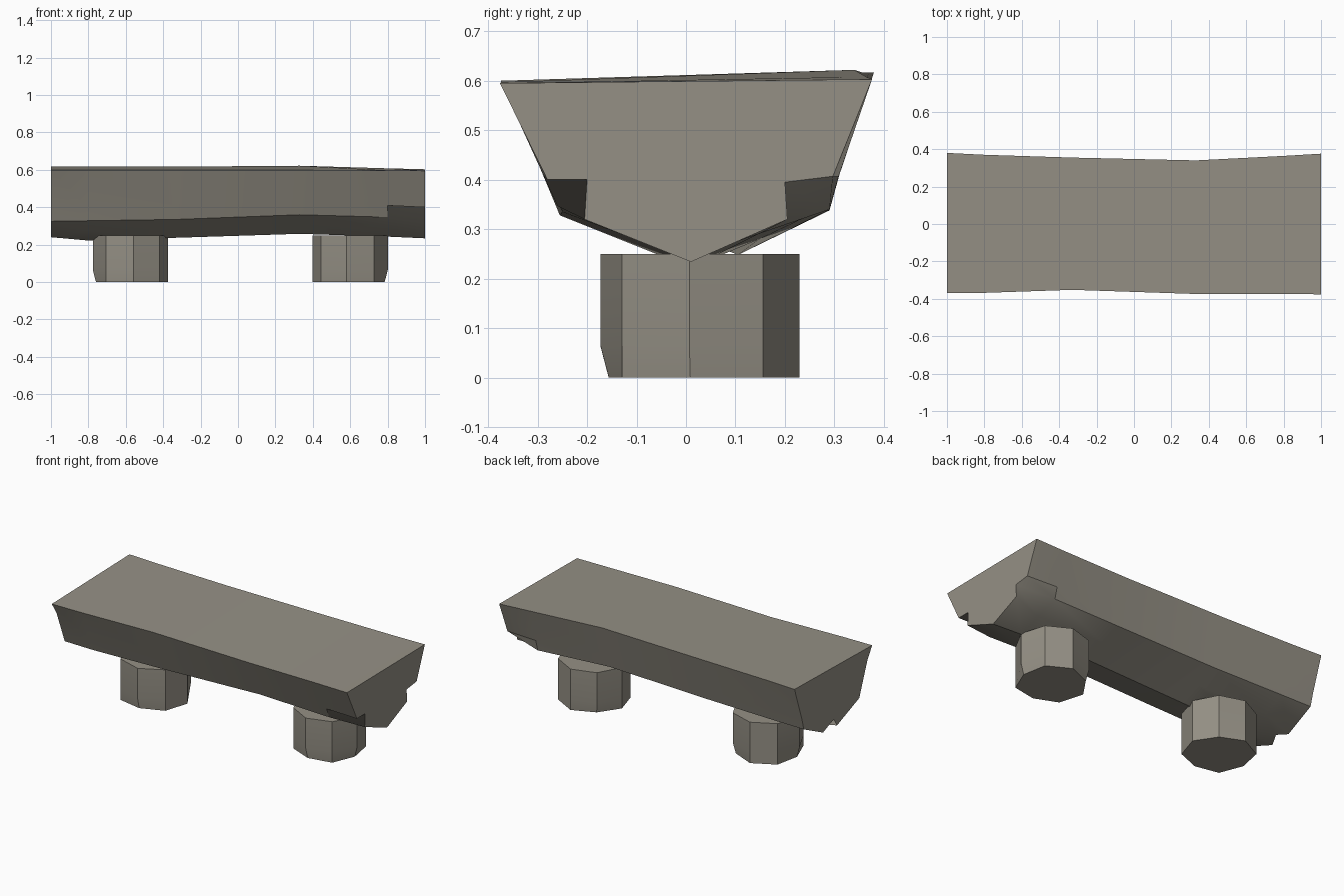
import bpy, bmesh
from math import cos, sin, radians

if "Cube" in bpy.data.objects:
    bpy.data.objects.remove(bpy.data.objects["Cube"])

wood = bpy.data.materials.new("weathered_wood")
wood.diffuse_color = (.30, .28, .235, 1)
wood.use_nodes = True
wood.node_tree.nodes["Principled BSDF"].inputs["Base Color"].default_value = wood.diffuse_color


def loft(name, rings):
    """Skin equal-length rings of points and cap both ends."""
    bm = bmesh.new()
    loops = [[bm.verts.new(p) for p in ring] for ring in rings]
    n = len(loops[0])
    for a, b in zip(loops, loops[1:]):
        for i in range(n):
            j = (i + 1) % n
            bm.faces.new((a[i], a[j], b[j], b[i]))
    bm.faces.new(loops[0])
    bm.faces.new(loops[-1])
    bmesh.ops.recalc_face_normals(bm, faces=bm.faces)
    mesh = bpy.data.meshes.new(name)
    bm.to_mesh(mesh)
    bm.free()
    mesh.materials.append(wood)
    obj = bpy.data.objects.new(name, mesh)
    bpy.context.collection.objects.link(obj)
    bpy.ops.object.select_all(action='DESELECT')
    bpy.context.view_layer.objects.active = obj
    obj.select_set(True)
    bpy.ops.object.shade_smooth_by_angle(angle=radians(30))
    return obj


def mix(a, b, t):
    return tuple(p + (q - p) * t for p, q in zip(a, b))


# Split-log seat: x, then (y, z) of top front, low front, bottom, low back, top back
sections = [
    (-0.80, (-.368, .600), (-.255, .328), (.01, .222), (.287, .338), (.370, .617)),
    (-0.33, (-.352, .600), (-.250, .335), (.01, .237), (.275, .340), (.355, .617)),
    (0.33, (-.374, .600), (-.258, .360), (.01, .258), (.265, .355), (.340, .622)),
    (0.80, (-.374, .597), (-.260, .347), (.01, .243), (.290, .340), (.364, .608)),
]
rings = []
for x, tf, lf, bot, lb, tb in sections:
    pts = [tf, mix(lf, tf, .25), lf, mix(lf, bot, .5), bot,
           mix(lb, bot, .5), lb, mix(lb, tb, .25), tb]
    rings.append([(x, y, z) for y, z in pts])

# Chipped log ends: a nick under the left end, nicked lower corners on the right
left_end = [(-.370, .600), (-.325, .53), (-.245, .325), (-.03, .24), (.00, .29),
            (.105, .248), (.290, .338), (.31, .41), (.380, .617)]
right_end = [(-.376, .595), (-.28, .40), (-.20, .40), (-.205, .32), (.01, .234),
             (.205, .32), (.20, .395), (.297, .407), (.376, .603)]
rings.insert(0, [(-1, y, z) for y, z in left_end])
rings.append([(1, y, z) for y, z in right_end])
loft("log_seat", rings)


# Octagonal stump legs, with some corners chipped near the ground
def leg(name, cx, cy, turn, chipped):
    rings = []
    for z in (0, .065, .25):
        ring = []
        for k in range(8):
            r = .185 if z == 0 and k in chipped else .202
            a = radians(k * 45 + turn)
            ring.append((cx + r * cos(a), cy + r * sin(a), z))
        rings.append(ring)
    return loft(name, rings)


leg("right_leg", .60, .028, -6, (0, 3, 6))
leg("left_leg", -.575, .028, 5, (1, 4, 6))
